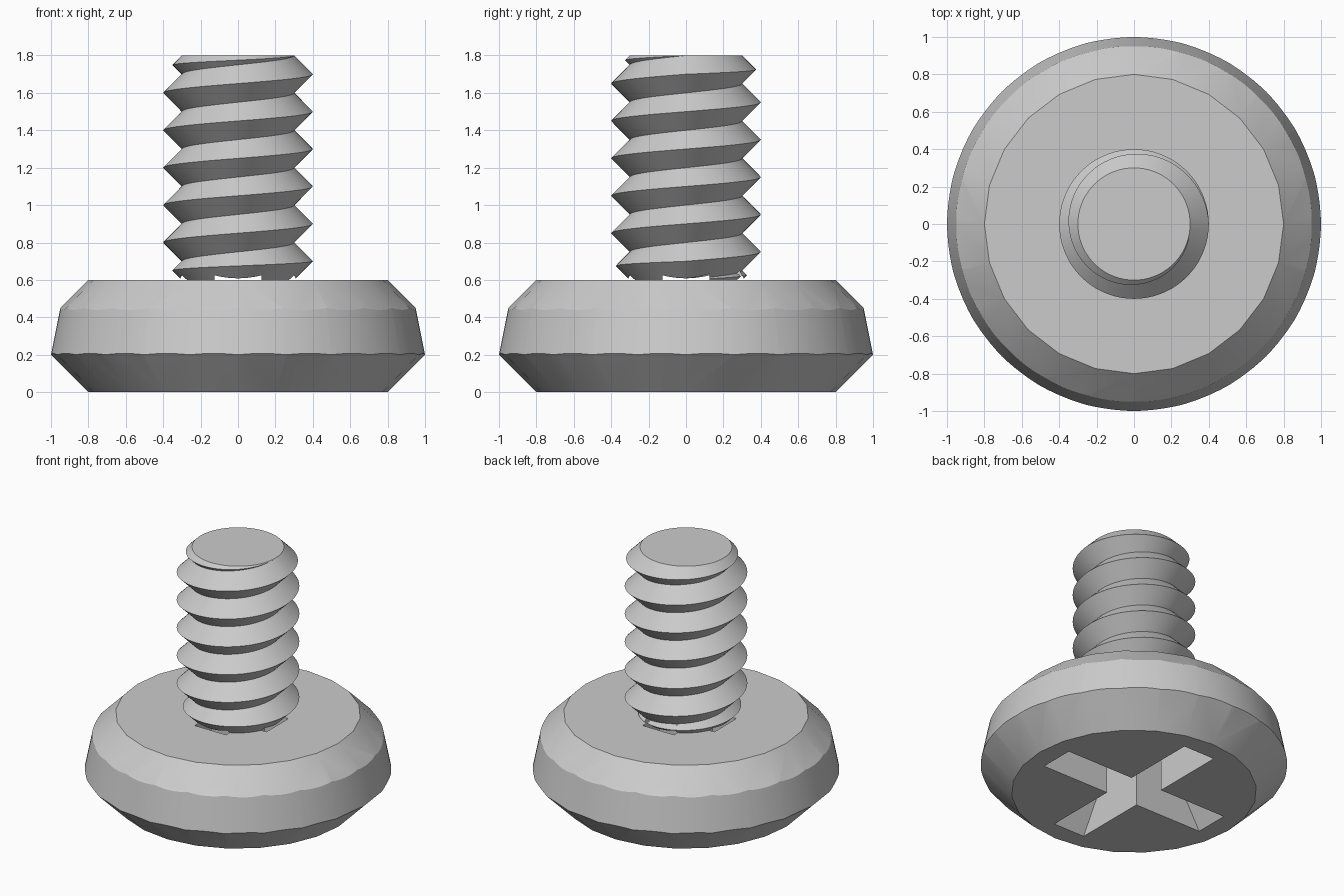
import bpy
import bmesh
from math import cos, sin, pi, sqrt, radians

old = bpy.data.objects.get("Cube")
if old:
    bpy.data.objects.remove(old, do_unlink=True)

steel = bpy.data.materials.new("grey_steel")
steel.use_nodes = True
GREY = (0.6, 0.6, 0.6, 1)
steel.diffuse_color = GREY
steel.node_tree.nodes["Principled BSDF"].inputs["Base Color"].default_value = GREY


def make(name, bm):
    bmesh.ops.remove_doubles(bm, verts=bm.verts[:], dist=1e-5)
    bmesh.ops.recalc_face_normals(bm, faces=bm.faces[:])
    mesh = bpy.data.meshes.new(name)
    bm.to_mesh(mesh)
    bm.free()
    mesh.materials.append(steel)
    obj = bpy.data.objects.new(name, mesh)
    bpy.context.collection.objects.link(obj)
    return obj


def lathe(name, profile, sides):
    """Closed solid of revolution from (radius, height) points."""
    bm = bmesh.new()
    rings = [[bm.verts.new((r * cos(2 * pi * i / sides), r * sin(2 * pi * i / sides), z))
              for i in range(sides)] for r, z in profile]
    for a, b in zip(rings, rings[1:]):
        for i in range(sides):
            j = (i + 1) % sides
            bm.faces.new((a[i], a[j], b[j], b[i]))
    bm.faces.new(rings[0])
    bm.faces.new(rings[-1])
    return make(name, bm)


def activate(obj):
    bpy.ops.object.select_all(action='DESELECT')
    obj.select_set(True)
    bpy.context.view_layer.objects.active = obj


def boolean(obj, other, operation):
    mod = obj.modifiers.new("cut", 'BOOLEAN')
    mod.operation = operation
    mod.solver = 'EXACT'
    mod.object = other
    activate(obj)
    bpy.ops.object.modifier_apply(modifier=mod.name)


# Head: coarse double chamfer trimmed by a fine tapered rim
head = lathe("screw_head", [(0.8, 0), (1.1, 0.3), (0.8, 0.6)], 24)
rim = lathe("rim_cutter", [(1.06, -0.1), (0.9, 0.7)], 144)
boolean(head, rim, 'INTERSECT')
bpy.data.objects.remove(rim, do_unlink=True)

# Threaded shaft: V thread whose ends run out into flat caps
ROOT, BASE, TOP, PITCH, N = 0.3, 0.6, 1.8, 0.2, 72
TURNS = round((TOP - BASE) / PITCH)


def root_z(k):
    return min(max(BASE + PITCH * k / N, BASE), TOP)


def point(bm, k, r, z):
    a = 2 * pi * k / N
    return bm.verts.new((r * cos(a), r * sin(a), z))


bm = bmesh.new()
roots = {k: point(bm, k, ROOT, root_z(k)) for k in range(-N, (TURNS + 1) * N + 1)}
crests = []
for i in range((TURNS + 1) * N + 1):
    low, high = root_z(i - N), root_z(i)
    crests.append(point(bm, i, ROOT + (high - low) / 2, (low + high) / 2))
for i in range((TURNS + 1) * N):
    bm.faces.new((roots[i - N], roots[i - N + 1], crests[i + 1], crests[i]))
    bm.faces.new((crests[i], crests[i + 1], roots[i + 1], roots[i]))
bm.faces.new([roots[k] for k in range(-N, 0)])
bm.faces.new([roots[k] for k in range(TURNS * N, (TURNS + 1) * N)])
shaft = make("threaded_shaft", bm)

# Cross recess: two tapered slots cut up through the head into the shaft
for axis in (0, 1):
    bm = bmesh.new()
    bmesh.ops.create_cube(bm, size=2)
    for v in bm.verts:
        z = 0.9 if v.co.z > 0 else -0.1
        along = v.co.x * (0.66 - z / sqrt(3))
        across = v.co.y * 0.125
        v.co = (along, across, z) if axis == 0 else (across, along, z)
    slot = make("slot_cutter", bm)
    slot.hide_render = True
    for part in (head, shaft):
        boolean(part, slot, 'DIFFERENCE')
    bpy.data.objects.remove(slot, do_unlink=True)

# Soft shading with crisp edges
for part in (head, shaft):
    activate(part)
    bpy.ops.object.shade_smooth_by_angle(angle=radians(30))
